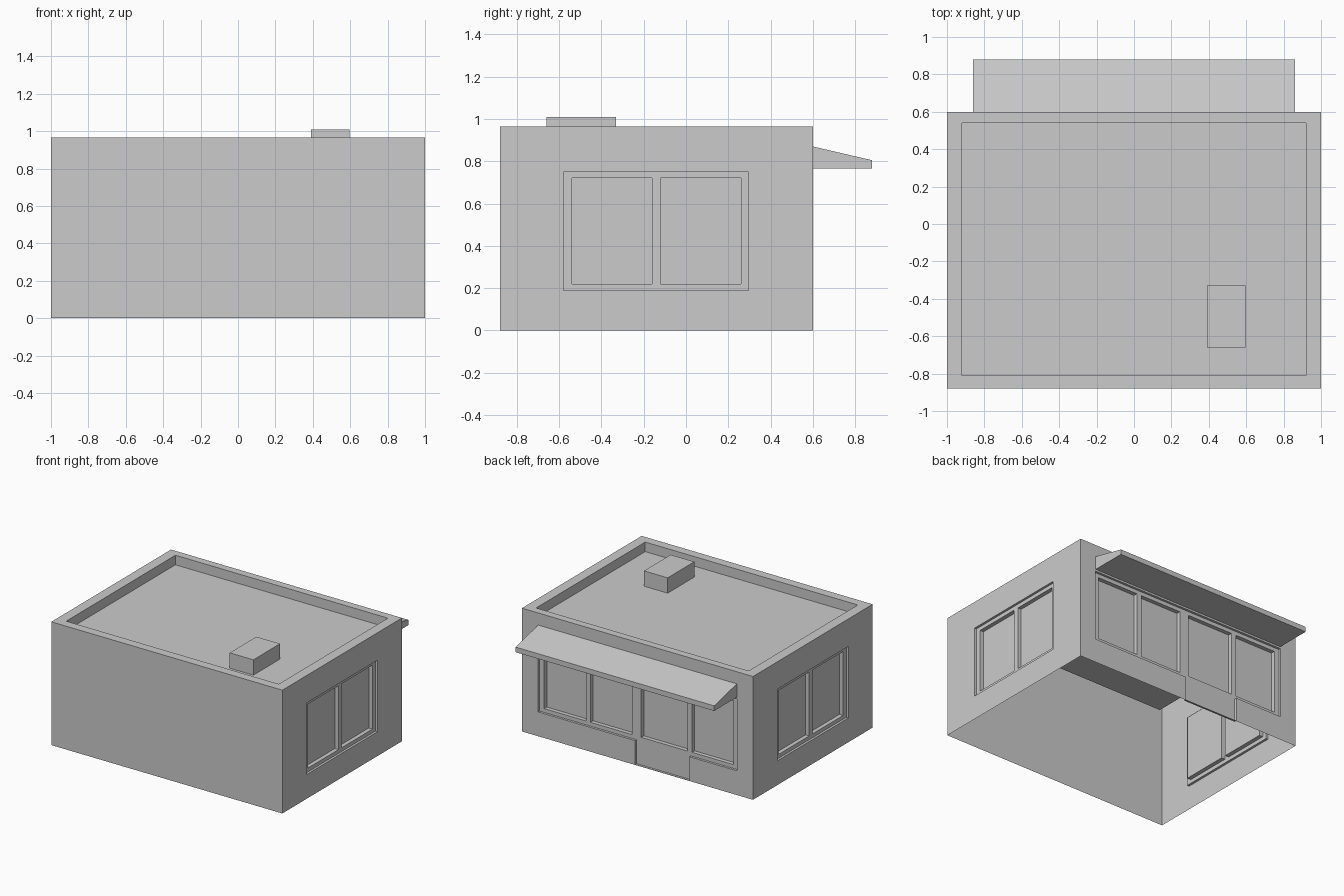
import bpy, bmesh
from mathutils import Vector

cube = bpy.data.objects.get("Cube")
if cube:
    bpy.data.objects.remove(cube, do_unlink=True)

# Single plain colour
grey = bpy.data.materials.new("plain_grey")
GREY = (0.6, 0.6, 0.6, 1)
grey.diffuse_color = GREY
grey.use_nodes = True
grey.node_tree.nodes["Principled BSDF"].inputs["Base Color"].default_value = GREY


def add_box(bm, x, y, z):
    """Box from (min, max) pairs on each axis."""
    verts = bmesh.ops.create_cube(bm, size=1)["verts"]
    for v in verts:
        v.co = Vector([r[0] if c < 0 else r[1] for c, r in zip(v.co, (x, y, z))])


def finish(name, bm):
    mesh = bpy.data.meshes.new(name)
    bmesh.ops.recalc_face_normals(bm, faces=bm.faces[:])
    bm.to_mesh(mesh)
    bm.free()
    mesh.materials.append(grey)
    obj = bpy.data.objects.new(name, mesh)
    bpy.context.scene.collection.objects.link(obj)
    return obj


def boxes(name, items):
    bm = bmesh.new()
    for item in items:
        add_box(bm, *item)
    return finish(name, bm)


W, BACK, FRONT, TOP, ROOF = 1.0, 0.60, -0.88, 0.965, 0.89
FRAME_IN, PANE_IN, OUT = 0.018, 0.05, 0.1
FRAME_Z, PANE_Z = (0.19, 0.75), (0.22, 0.72)


def side_range(s, depth):
    return tuple(sorted((s * (W - depth), s * (W + OUT))))


# Walls: solid block, later hollowed into a shell
walls = boxes("walls", [((-W, W), (FRONT, BACK), (0, TOP))])

# Recesses: roof pit, window frames, door, then the deeper panes
frames = [((-0.92, 0.92), (-0.81, 0.54), (ROOF, TOP + OUT)),
          ((-0.86, 0.86), (BACK - FRAME_IN, BACK + OUT), FRAME_Z)]
panes = []
for s in (-1, 1):
    frames.append((side_range(s, FRAME_IN), (-0.58, 0.295), FRAME_Z))
    for y in ((-0.54, -0.16), (-0.12, 0.26)):
        panes.append((side_range(s, PANE_IN), y, PANE_Z))
for x in ((0.46, 0.82), (0.06, 0.42), (-0.42, -0.02), (-0.82, -0.46)):
    panes.append((x, (BACK - PANE_IN, BACK + OUT), PANE_Z))
door = [((-0.45, 0.02), (BACK - FRAME_IN, BACK + OUT), (0.003, 0.6))]

cutters = [boxes("frame_cutter", frames), boxes("door_cutter", door),
           boxes("pane_cutter", panes)]
for cutter in cutters:
    cutter.hide_render = True
    mod = walls.modifiers.new(cutter.name, "BOOLEAN")
    mod.operation = "DIFFERENCE"
    mod.solver = "EXACT"
    mod.object = cutter

# Bake the cuts and open the underside
bpy.context.view_layer.update()
evaluated = walls.evaluated_get(bpy.context.evaluated_depsgraph_get())
cut_mesh = bpy.data.meshes.new_from_object(evaluated)
walls.modifiers.clear()
walls.data = cut_mesh
for cutter in cutters:
    bpy.data.objects.remove(cutter, do_unlink=True)
bm = bmesh.new()
bm.from_mesh(cut_mesh)
floor = [f for f in bm.faces if all(v.co.z < 0.001 for v in f.verts)]
bmesh.ops.delete(bm, geom=floor, context="FACES")
bm.to_mesh(cut_mesh)
bm.free()

# Roof vent
boxes("roof_vent", [((0.39, 0.595), (-0.66, -0.33), (ROOF, 1.01))])

# Awning: sloped profile extruded along the width
bm = bmesh.new()
profile = [(BACK, 0.765), (0.88, 0.765), (0.88, 0.805), (BACK, 0.87)]
face = bm.faces.new([bm.verts.new((-0.86, y, z)) for y, z in profile])
ext = bmesh.ops.extrude_face_region(bm, geom=[face])["geom"]
bmesh.ops.translate(bm, vec=(1.72, 0, 0),
                    verts=[g for g in ext if isinstance(g, bmesh.types.BMVert)])
if not any(all(v.co.x < 0 for v in f.verts) for f in bm.faces):
    bm.faces.new([v for v in bm.verts if v.co.x < 0])
finish("awning", bm)
